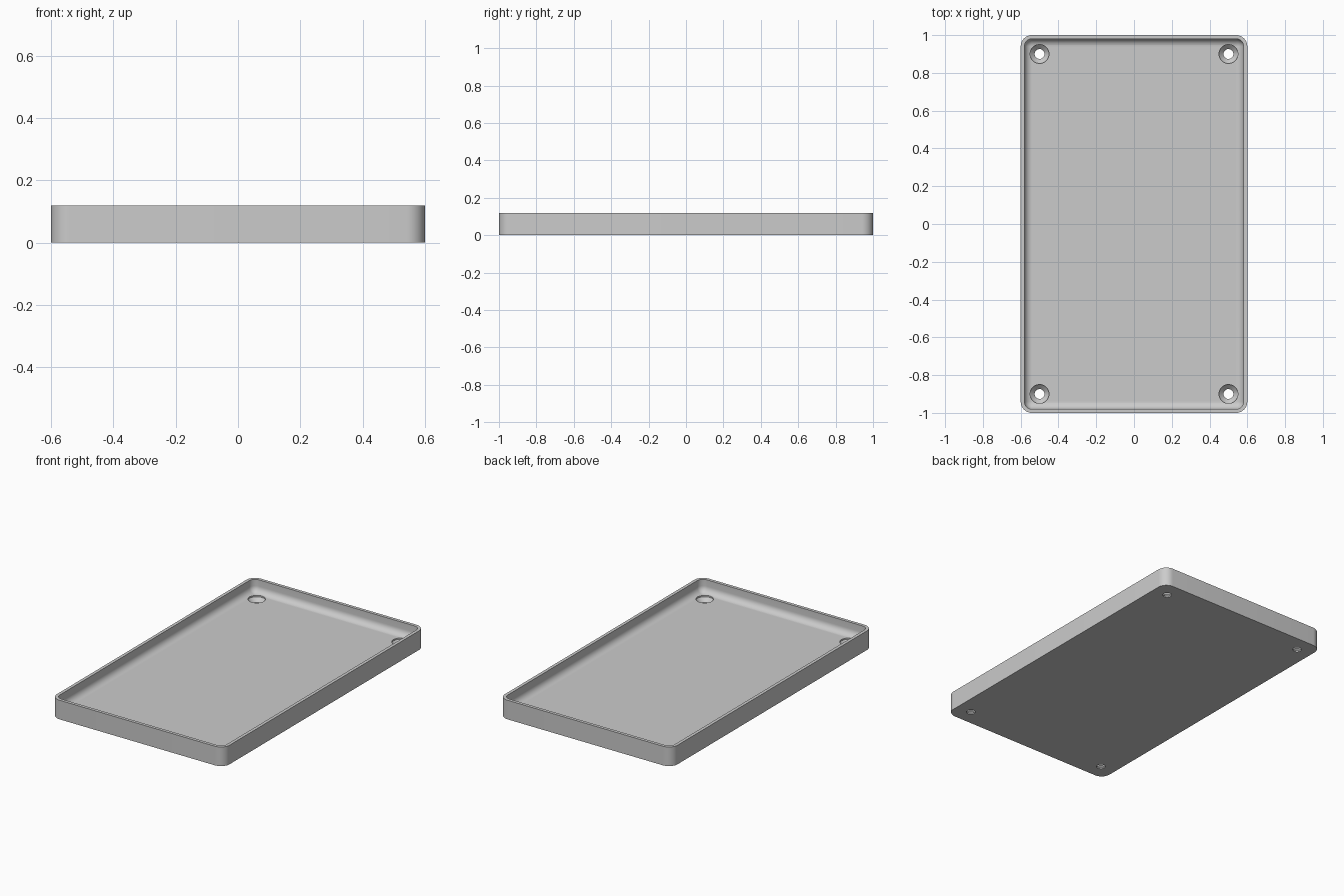
import bpy, bmesh, math
from mathutils import Matrix

if "Cube" in bpy.data.objects:
    bpy.data.objects.remove(bpy.data.objects["Cube"], do_unlink=True)

HALF_X, HALF_Y, HEIGHT = 0.6, 1.0, 0.12
CORNER, WALL, FILLET, FLOOR = 0.06, 0.02, 0.04, 0.04

grey = bpy.data.materials.new("plain grey")
grey.use_nodes = True
colour = (0.6, 0.6, 0.6, 1)
grey.diffuse_color = colour
grey.node_tree.nodes["Principled BSDF"].inputs["Base Color"].default_value = colour


def finish(bm, name):
    bmesh.ops.recalc_face_normals(bm, faces=bm.faces)
    mesh = bpy.data.meshes.new(name)
    bm.to_mesh(mesh)
    bm.free()
    obj = bpy.data.objects.new(name, mesh)
    bpy.context.collection.objects.link(obj)
    mesh.materials.append(grey)
    return obj


def rounded_loop(bm, inset, z, steps=10):
    """Rounded rectangle of vertices, inset from the outer outline."""
    radius = max(CORNER - inset, 0.0005)
    cx, cy = HALF_X - inset - radius, HALF_Y - inset - radius
    verts = []
    for corner, (sx, sy) in enumerate([(1, 1), (-1, 1), (-1, -1), (1, -1)]):
        for i in range(steps + 1):
            a = math.pi / 2 * (corner + i / steps)
            verts.append(bm.verts.new((sx * cx + radius * math.cos(a),
                                       sy * cy + radius * math.sin(a), z)))
    return verts


def revolve(bm, profile, x, y, sides=48):
    """Stack of cone sections from (radius, z) pairs, capped at both ends."""
    rings = [[bm.verts.new((x + r * math.cos(2 * math.pi * i / sides),
                            y + r * math.sin(2 * math.pi * i / sides), z))
              for i in range(sides)] for r, z in profile]
    skin(bm, rings)


def skin(bm, rings):
    for a, b in zip(rings, rings[1:]):
        for i in range(len(a)):
            j = (i + 1) % len(a)
            bm.faces.new((a[i], a[j], b[j], b[i]))
    bm.faces.new(rings[0])
    bm.faces.new(rings[-1])


# Tray: outer wall, rim, inner wall, rounded inner fillet and floor
section = [(0, 0), (0, HEIGHT), (WALL, HEIGHT)]
for i in range(9):
    a = math.pi / 2 * i / 8
    section.append((WALL + FILLET * (1 - math.cos(a)),
                    FLOOR + FILLET * (1 - math.sin(a))))
bm = bmesh.new()
skin(bm, [rounded_loop(bm, inset, z) for inset, z in section])
tray = finish(bm, "tray")

# Countersunk screw holes near the four corners
bm = bmesh.new()
for sx in (-1, 1):
    for sy in (-1, 1):
        revolve(bm, [(0.026, -0.05), (0.026, 0.008), (0.05, 0.032), (0.05, 0.1)],
                sx * 0.5, sy * 0.9)
cutter = finish(bm, "screw_hole_cutter")
cutter.hide_render = True

cut = tray.modifiers.new("screw holes", "BOOLEAN")
cut.operation = "DIFFERENCE"
cut.solver = "EXACT"
cut.object = cutter
bpy.context.view_layer.objects.active = tray
tray.select_set(True)
bpy.ops.object.modifier_apply(modifier=cut.name)
bpy.data.objects.remove(cutter, do_unlink=True)
bpy.ops.object.shade_smooth_by_angle(angle=math.radians(30))
